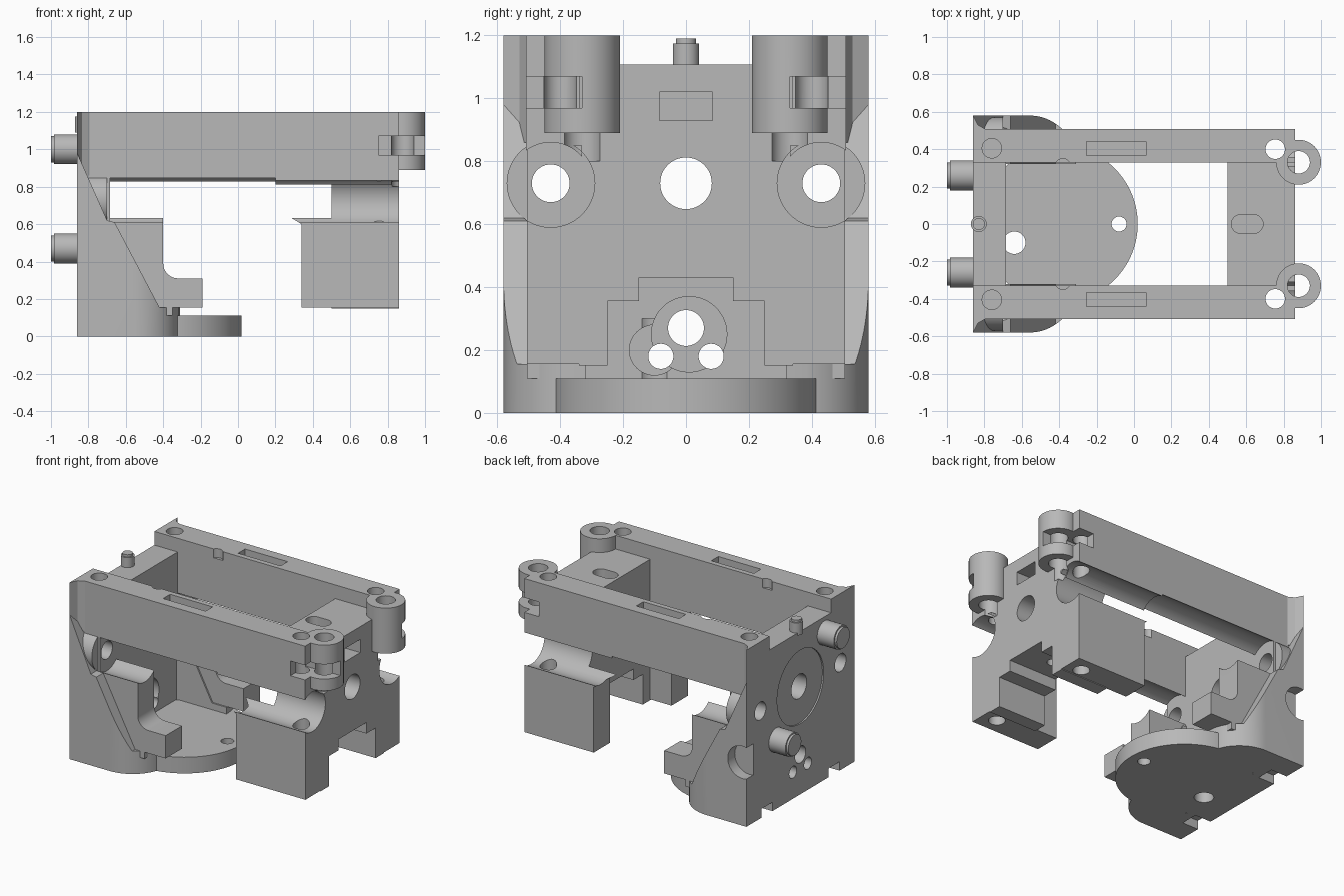
import bpy, bmesh, math
from mathutils import Matrix

cube = bpy.data.objects.get("Cube")
if cube:
    bpy.data.objects.remove(cube)

grey = bpy.data.materials.new("plain grey")
grey.use_nodes = True
COLOUR = (0.48, 0.48, 0.48, 1)
grey.diffuse_color = COLOUR
grey.node_tree.nodes["Principled BSDF"].inputs["Base Color"].default_value = COLOUR


def finish(name, bm):
    bmesh.ops.recalc_face_normals(bm, faces=bm.faces[:])
    mesh = bpy.data.meshes.new(name)
    bm.to_mesh(mesh)
    bm.free()
    mesh.materials.append(grey)
    ob = bpy.data.objects.new(name, mesh)
    bpy.context.collection.objects.link(ob)
    return ob


def prism(name, axis, points, lo, hi):
    """Extrude a 2D outline along an axis; the outline uses the other two in order."""
    def place(p, d):
        return {"x": (d, p[0], p[1]), "y": (p[0], d, p[1]), "z": (p[0], p[1], d)}[axis]
    bm = bmesh.new()
    low = [bm.verts.new(place(p, lo)) for p in points]
    high = [bm.verts.new(place(p, hi)) for p in points]
    bm.faces.new(low)
    bm.faces.new(high)
    n = len(points)
    for i in range(n):
        j = (i + 1) % n
        bm.faces.new((low[i], low[j], high[j], high[i]))
    return finish(name, bm)


def arc(cx, cy, r, start, end, n):
    return [(cx + r * math.cos(math.radians(start + (end - start) * i / n)),
             cy + r * math.sin(math.radians(start + (end - start) * i / n)))
            for i in range(n + 1)]


def rod(name, axis, a, b, r, lo, hi, n=48):
    return prism(name, axis, arc(a, b, r, 0, 360, n)[:-1], lo, hi)


def box(name, x0, x1, y0, y1, z0, z1):
    y0, y1 = sorted((y0, y1))
    return prism(name, "z", [(x0, y0), (x1, y0), (x1, y1), (x0, y1)], z0, z1)


def boolean(ob, cutters, mode="DIFFERENCE"):
    bpy.context.view_layer.objects.active = ob
    for c in cutters:
        c.hide_render = True
        mod = ob.modifiers.new("cut", "BOOLEAN")
        mod.operation = mode
        mod.solver = "EXACT"
        mod.object = c
        bpy.ops.object.modifier_apply(modifier=mod.name)
    return ob


cutters = []
parts = []


def tool(ob):
    cutters.append(ob)
    return ob


ROD_Y, ROD_Z = 0.43, 0.73
bore = tool(rod("centre_bore", "x", 0, ROD_Z, 0.082, -1.1, 1.1))
drain = tool(rod("floor_hole", "z", -0.64, -0.1, 0.06, -0.1, 0.3))

# Rounded floor
floor = rod("floor_disc", "z", -0.4, 0, 0.42, 0, 0.11, 96)
parts.append(boolean(floor, [drain, tool(rod("floor_bolt", "z", -0.08, 0, 0.04, -1, 1))]))

# Back wall with bore, drive opening and recess
wall = box("end_wall", -0.86, -0.685, -0.505, 0.505, 0, 1.107)
wall_cuts = [
    bore, drain,
    tool(rod("wall_recess", "x", 0, ROD_Z, 0.25, -0.9, -0.85, 64)),
    tool(rod("drive_pocket", "x", 0.01, 0.25, 0.12, -0.78, -0.6)),
    tool(rod("drive_bore", "x", 0, 0.27, 0.057, -1, -0.6)),
    tool(rod("drive_side_pocket", "x", -0.1, 0.2, 0.08, -0.76, -0.6)),
]
for s in (1, -1):
    wall_cuts.append(tool(rod("drive_small_bore", "x", s * 0.08, 0.18, 0.04, -1, -0.6)))
    wall_cuts.append(tool(rod("wall_rod_hole", "x", s * ROD_Y, ROD_Z, 0.06, -1, -0.5)))
    wall_cuts.append(tool(box("wall_foot_notch", -0.9, -0.74, s * 0.3, s * 0.42, -0.1, 0.06)))
parts.append(boolean(wall, wall_cuts))

# Pin on the wall and two round pegs on its outside
parts.append(rod("top_pin", "z", -0.83, 0, 0.042, 1.09, 1.175))
parts.append(rod("top_pin_tip", "z", -0.83, 0, 0.032, 1.17, 1.19))
for y, z in ((-0.26, 1.0), (0.26, 0.47)):
    parts.append(rod("wall_peg", "x", y, z, 0.08, -0.985, -0.85))
    parts.append(rod("wall_peg_tip", "x", y, z, 0.07, -1.0, -0.98))

# Centre of the opposite end, with a stepped arch below
half = [(0.34, 0.15), (0.25, 0.15), (0.25, 0.355), (0.15, 0.355), (0.15, 0.43)]
arch = half + [(-y, z) for y, z in reversed(half)] + [(-0.34, 1.107), (0.34, 1.107)]
bridge = prism("end_bridge", "x", arch, 0.5, 0.86)
slot = arc(0.64, 0, 0.05, -90, 90, 12) + arc(0.57, 0, 0.05, 90, 270, 12)
bridge_cuts = [bore, tool(prism("bridge_slot", "z", slot, 0.9, 1.2)),
               tool(box("nut_pocket", 0.74, 0.9, -0.085, 0.085, 0.93, 1.02)),
               tool(rod("bridge_bolt", "z", 0.64, 0, 0.04, 0.3, 0.6))]

for s in (1, -1):
    side = "left" if s > 0 else "right"
    channel = tool(rod("channel", "x", s * ROD_Y, ROD_Z, 0.14, -0.7, 1, 64))
    long_channel = tool(rod("slim_channel", "x", s * ROD_Y, ROD_Z, 0.13, -0.7, 1, 64))
    short_channel = tool(rod("short_channel", "x", s * ROD_Y, ROD_Z, 0.14, -0.7, 0.2, 64))
    rod_hole = tool(rod("rod_hole", "x", s * ROD_Y, ROD_Z, 0.06, -1, -0.5))
    bolt = tool(rod("end_bolt", "z", 0.755, s * 0.4, 0.052, 0, 1.3))
    wall_bolt = tool(rod("wall_bolt", "z", -0.76, s * 0.405, 0.052, 0.9, 1.3))
    nut_slot = tool(box("nut_slot", 0.75, 1.1, s * 0.33, s * 0.6, 0.97, 1.07))
    clamp_hole = tool(rod("clamp_hole", "z", 0.88, s * 0.33, 0.06, 0.8, 1.3))
    bridge_cuts += [channel, clamp_hole]

    # Long top rail
    rail = box(side + "_rail", -0.86, 0.86, s * 0.33, s * 0.508, 0.79, 1.2)
    parts.append(boolean(rail, [
        long_channel, short_channel, rod_hole, bolt, wall_bolt, nut_slot, clamp_hole,
        tool(box("rail_pocket", -0.255, 0.065, s * 0.365, s * 0.44, 1.14, 1.3)),
        tool(rod("rail_notch", "z", -0.38, s * 0.31, 0.04, 1.14, 1.3))]))

    # Clamp barrel at the rail end
    barrel = rod(side + "_clamp_barrel", "z", 0.88, s * 0.33, 0.12, 0.89, 1.2, 64)
    parts.append(boolean(barrel, [clamp_hole, nut_slot, bolt]))

    # Leg block carrying the rod channel
    outline = [(0.34, 0.155), (0.34, 0.6), (0.29, 0.63), (0.29, 0.68), (0.5, 0.68),
               (0.5, 0.85), (0.86, 0.85), (0.86, 0.155)]
    leg = prism(side + "_leg_block", "y", outline, s * 0.33, s * 0.505)
    parts.append(boolean(leg, [channel, bolt]))

    # Bracket beside the floor, with a curved inner corner
    outline = [(-0.7, 0.11), (-0.7, 0.68), (-0.4, 0.68)]
    outline += arc(-0.32, 0.39, 0.08, 180, 270, 10)
    outline += [(-0.19, 0.31), (-0.19, 0.155), (-0.35, 0.155), (-0.35, 0.11)]
    bracket = prism(side + "_bracket", "y", outline, s * 0.33, s * 0.505)
    parts.append(boolean(bracket, [channel]))

    # Rounded cheek, trimmed by a sloping outline
    plan = [(-0.86, 0.32), (-0.31, 0.32)] + arc(-0.56, 0.33, 0.25, 12, 90, 24) + [(-0.86, 0.58)]
    cheek = prism(side + "_cheek", "z", [(x, s * y) for x, y in plan], 0, 1.1)
    slope = [(-0.9, -0.1), (-0.2, -0.1), (-0.2, 0.155), (-0.42, 0.155), (-0.66, 0.61),
             (-0.7, 0.62), (-0.86, 0.98), (-0.9, 0.98)]
    boolean(cheek, [tool(prism("slope_trim", "y", slope, -1, 1))], "INTERSECT")
    cuts = [rod_hole, channel,
            tool(box("foot_notch", -0.9, -0.74, s * 0.3, s * 0.42, -0.1, 0.06))]
    if s > 0:
        cuts.append(tool(rod("cheek_opening", "y", -0.83, 0.43, 0.11, 0.47, 0.7)))
    parts.append(boolean(cheek, cuts))

    # Rod socket and upper corner fin
    socket = rod(side + "_rod_socket", "x", s * ROD_Y, ROD_Z, 0.14, -0.86, -0.7, 64)
    parts.append(boolean(socket, [rod_hole]))
    fin = [(-0.86, s * 0.5), (-0.78, s * 0.5), (-0.835, s * 0.53), (-0.86, s * 0.58)]
    parts.append(prism(side + "_corner_fin", "z", fin, 0.86, 1.2))

parts.append(boolean(bridge, bridge_cuts))

# Remove the cutting tools and keep edges crisp on rounded parts
for c in cutters:
    bpy.data.objects.remove(c)
bpy.ops.object.select_all(action="DESELECT")
for p in parts:
    p.select_set(True)
bpy.context.view_layer.objects.active = parts[0]
bpy.ops.object.shade_smooth_by_angle(angle=math.radians(30))
